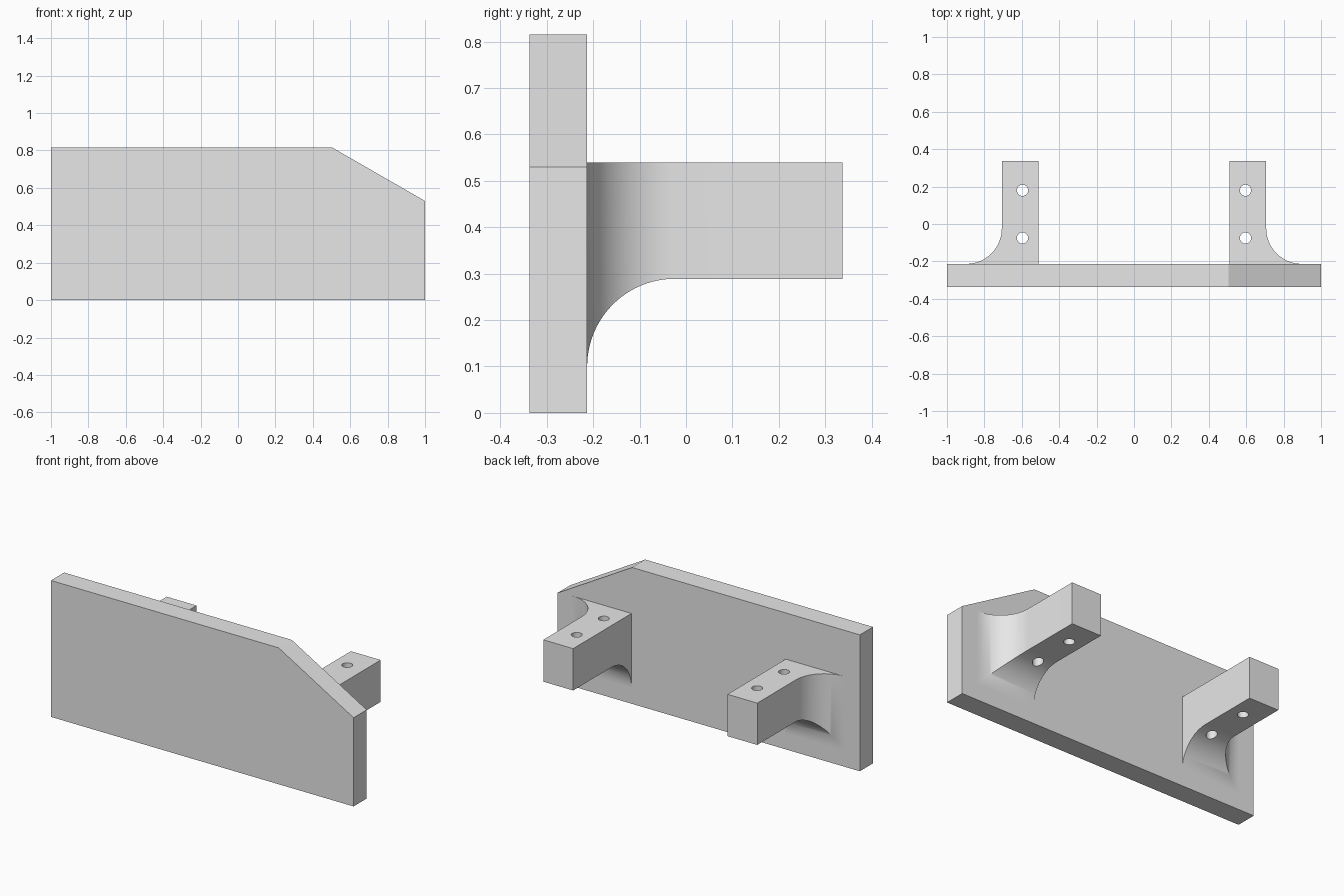
import bpy, bmesh, math
from mathutils import Vector

if "Cube" in bpy.data.objects:
    bpy.data.objects.remove(bpy.data.objects["Cube"])

grey = bpy.data.materials.new("light_grey")
grey.diffuse_color = (0.8, 0.8, 0.8, 1)
grey.use_nodes = True
grey.node_tree.nodes["Principled BSDF"].inputs["Base Color"].default_value = grey.diffuse_color

BACK = -0.213        # rear face of the plate
R = 0.189            # fillet radius
IN, OUT = 0.51, 0.707
Z0, Z1 = 0.289, 0.539


def prism(name, pts, offset):
    """Closed solid from a planar outline swept along offset."""
    bm = bmesh.new()
    face = bm.faces.new([bm.verts.new(p) for p in pts])
    ext = bmesh.ops.extrude_face_region(bm, geom=[face])
    moved = [v for v in ext["geom"] if isinstance(v, bmesh.types.BMVert)]
    bmesh.ops.translate(bm, verts=moved, vec=Vector(offset))
    bmesh.ops.recalc_face_normals(bm, faces=bm.faces)
    me = bpy.data.meshes.new(name)
    bm.to_mesh(me)
    bm.free()
    me.materials.append(grey)
    ob = bpy.data.objects.new(name, me)
    bpy.context.collection.objects.link(ob)
    return ob


def cut(ob, tool, operation):
    """Apply a boolean and delete the tool."""
    mod = ob.modifiers.new("cut", 'BOOLEAN')
    mod.operation, mod.object, mod.solver = operation, tool, 'EXACT'
    bpy.context.view_layer.update()
    me = bpy.data.meshes.new_from_object(
        ob.evaluated_get(bpy.context.evaluated_depsgraph_get()))
    ob.modifiers.clear()
    ob.data = me
    bpy.data.objects.remove(tool)


def fillet(edge, sign, n=24):
    """Concave quarter arc from the arm side to the plate, as (a, y) pairs."""
    return [(edge + sign * R * (1 - math.cos(t)), BACK + R * (1 - math.sin(t)))
            for t in (math.pi / 2 * i / n for i in range(n + 1))]


# Front plate with one clipped top corner
prism("front_plate",
      [(-1, -0.337, 0), (1, -0.337, 0), (1, -0.337, 0.53),
       (0.505, -0.337, 0.815), (-1, -0.337, 0.815)],
      (0, BACK + 0.337, 0))

# Two mirrored arms, flared outward and downward where they meet the plate
for side, s in (("left", -1), ("right", 1)):
    root, tip = BACK - 0.003, 0.337
    # arcs run from the plate to the arm after reversal
    flare = [(x, y) for x, y in reversed(fillet(OUT, 1))]
    # (a, y): t = 0 is at the arm tangent, t = pi/2 at the plate
    flare = [(OUT + R * (1 - math.cos(t)), BACK + R * (1 - math.sin(t)))
             for t in (math.pi / 2 * i / 24 for i in range(25))]
    plan = [(IN, root), (IN, tip), (OUT, tip)] + flare + [(OUT + R, root)]
    arm = prism(side + "_arm", [(s * x, y, 0.05) for x, y in plan],
                (0, 0, Z1 - 0.05))
    drop = fillet(Z0, -1)
    profile = [(0.7, root), (0.7, 0.5), (Z0, 0.5)] + drop + [(Z0 - R, root)]
    profile = [(z, y if y != root else root - 0.01) for z, y in profile]
    cut(arm, prism("side_shape", [(s * 0.4, y, z) for z, y in profile],
                   (s * 0.6, 0, 0)), 'INTERSECT')
    # Two vertical screw holes
    for hy in (0.18, -0.075):
        ring = [(s * 0.596 + 0.03 * math.cos(a), hy + 0.03 * math.sin(a), 0)
                for a in (math.tau * i / 32 for i in range(32))]
        cut(arm, prism("hole", ring, (0, 0, 0.9)), 'DIFFERENCE')
    arm.data.shade_smooth()
    arm.data.set_sharp_from_angle(angle=math.radians(30))
